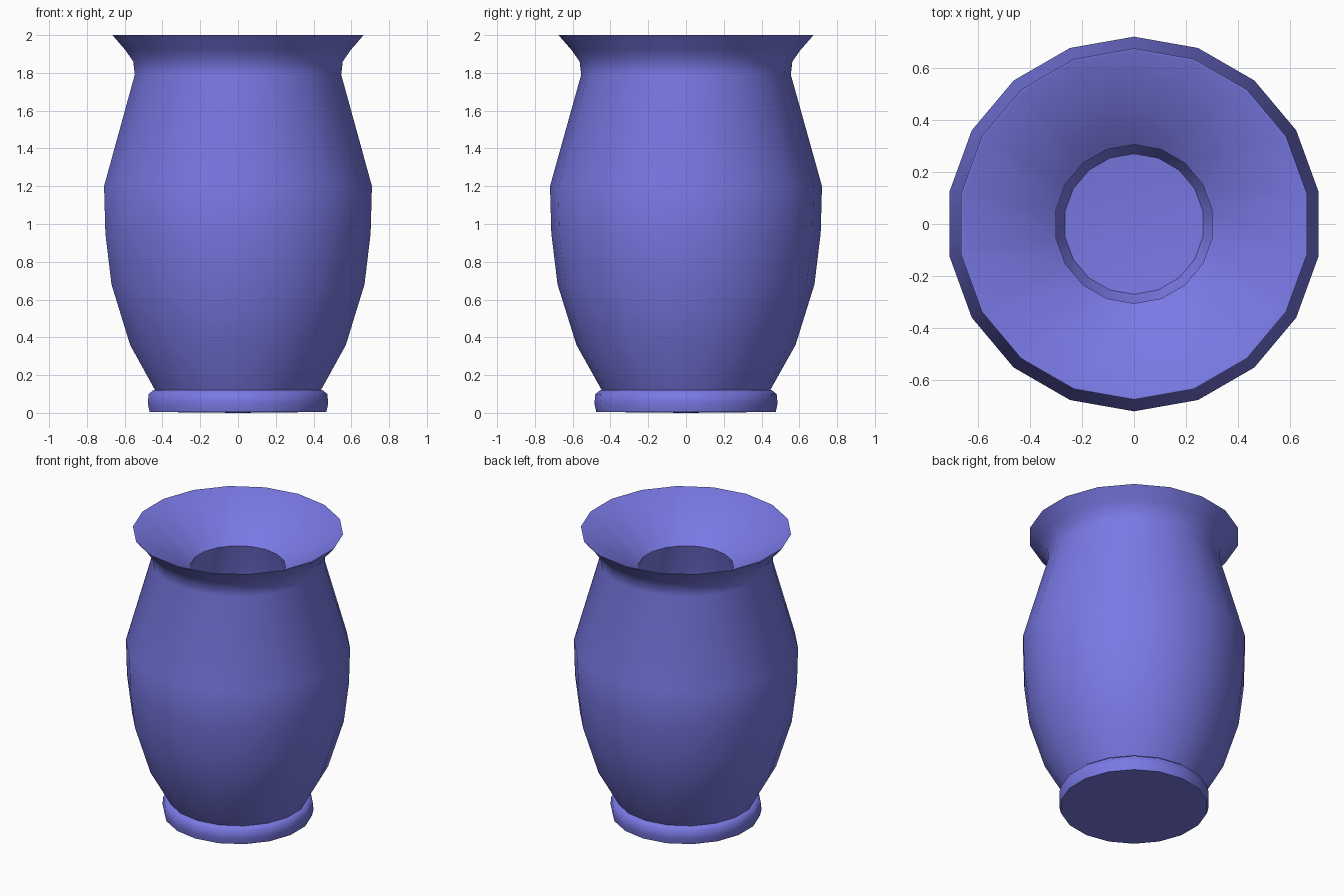
import bpy, bmesh, math

if "Cube" in bpy.data.objects:
    bpy.data.objects.remove(bpy.data.objects["Cube"])

SIDES = 18

clay = bpy.data.materials.new("violet_blue_glaze")
clay.diffuse_color = (0.19, 0.19, 0.78, 1)
clay.use_nodes = True
clay.node_tree.nodes["Principled BSDF"].inputs["Base Color"].default_value = clay.diffuse_color


def lathe(name, profile, angle=50):
    """Spin (radius, height) points round z; radius 0 makes a pole."""
    bm = bmesh.new()
    rings = []
    for r, z in profile:
        if r == 0:
            rings.append([bm.verts.new((0, 0, z))] * SIDES)
        else:
            rings.append([bm.verts.new((r * math.cos(a), r * math.sin(a), z))
                          for a in (2 * math.pi * (i + 0.5) / SIDES for i in range(SIDES))])
    for low, high in zip(rings, rings[1:]):
        for i in range(SIDES):
            j = (i + 1) % SIDES
            quad = list(dict.fromkeys((low[i], low[j], high[j], high[i])))
            bm.faces.new(quad)
    bmesh.ops.recalc_face_normals(bm, faces=bm.faces[:])
    mesh = bpy.data.meshes.new(name)
    bm.to_mesh(mesh)
    bm.free()
    mesh.materials.append(clay)
    obj = bpy.data.objects.new(name, mesh)
    bpy.context.collection.objects.link(obj)
    bpy.ops.object.select_all(action='DESELECT')
    obj.select_set(True)
    bpy.context.view_layer.objects.active = obj
    bpy.ops.object.shade_smooth_by_angle(angle=math.radians(angle))
    return obj


# Low ring foot under the vase
lathe("foot", [(0, 0), (0.475, 0.005), (0.485, 0.05), (0.48, 0.10),
               (0.455, 0.12), (0, 0.12)])

# Thick-walled body: outside, flared rim, funnel mouth, hollow inside
lathe("vase_body", [
    (0, 0.11), (0.44, 0.11),
    (0.58, 0.36), (0.68, 0.68), (0.713, 0.95), (0.72, 1.20),
    (0.555, 1.79), (0.563, 1.86), (0.605, 1.92), (0.675, 2.0),
    (0.665, 2.0), (0.305, 1.75),
    (0.45, 1.20), (0.45, 0.90), (0.38, 0.48), (0.27, 0.28), (0, 0.25),
])
